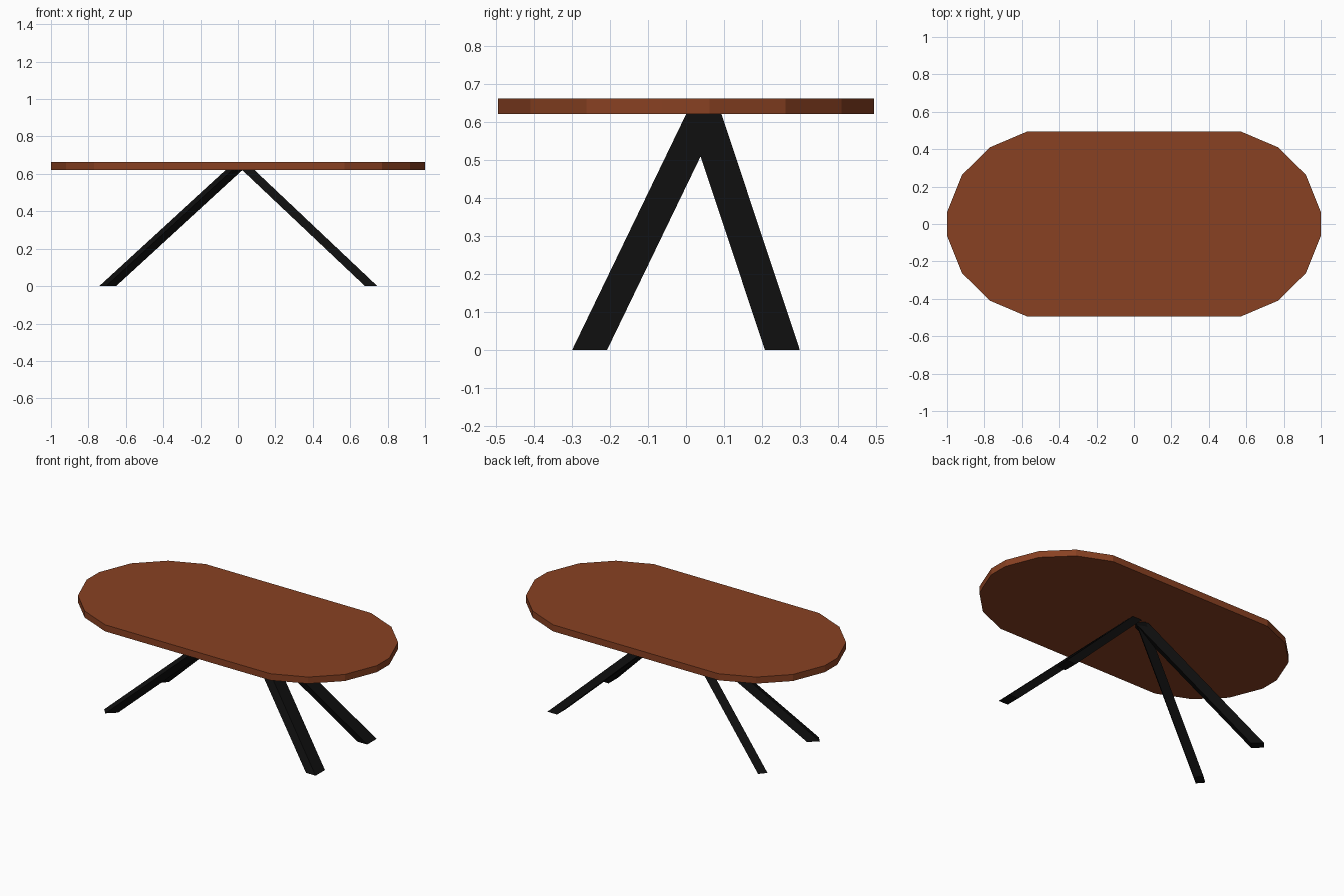
import bpy

if "Cube" in bpy.data.objects:
    bpy.data.objects.remove(bpy.data.objects["Cube"])


def material(name, color):
    m = bpy.data.materials.new(name)
    m.diffuse_color = (*color, 1)
    m.use_nodes = True
    m.node_tree.nodes["Principled BSDF"].inputs["Base Color"].default_value = m.diffuse_color
    return m


wood = material("brown wood", (0.25, 0.053, 0.016))
black = material("black metal", (0.0045, 0.0045, 0.0045))


def prism(name, bottom, top, z0, z1, mat):
    """Join two matching outlines (counter-clockwise) into a closed solid."""
    n = len(bottom)
    verts = [(x, y, z0) for x, y in bottom] + [(x, y, z1) for x, y in top]
    faces = [tuple(reversed(range(n))), tuple(range(n, 2 * n))]
    faces += [(i, (i + 1) % n, n + (i + 1) % n, n + i) for i in range(n)]
    mesh = bpy.data.meshes.new(name)
    mesh.from_pydata(verts, [], faces)
    mesh.materials.append(mat)
    obj = bpy.data.objects.new(name, mesh)
    bpy.context.collection.objects.link(obj)
    return obj


# Table top: one quarter of the faceted oval, mirrored round
quarter = [(1.0, 0.062), (0.92, 0.262), (0.77, 0.41), (0.57, 0.495)]
outline = quarter + [(-x, y) for x, y in reversed(quarter)]
outline += [(-x, -y) for x, y in outline]
prism("table_top", outline, outline, 0.622, 0.663, wood)

# Slanted legs: square-on sections on the right, turned sections on the left
square = [(-0.033, -0.046), (0.033, -0.046), (0.033, 0.046), (-0.033, 0.046)]
turned = [(-0.045, 0.004), (0.009, -0.045), (0.045, -0.004), (-0.009, 0.045)]


def leg(name, section, foot, head):
    bottom = [(foot[0] + x, foot[1] + y) for x, y in section]
    top = [(head[0] + x, head[1] + y) for x, y in section]
    prism(name, bottom, top, 0, 0.623, black)


for label, s in (("front", -1), ("back", 1)):
    leg(label + "_right_leg", square, (0.712, s * 0.254), (0.053, 0.047))
    sec = turned if s > 0 else [(x, -y) for x, y in reversed(turned)]
    leg(label + "_left_leg", sec, (-0.697, s * 0.254), (-0.018, 0.047))
